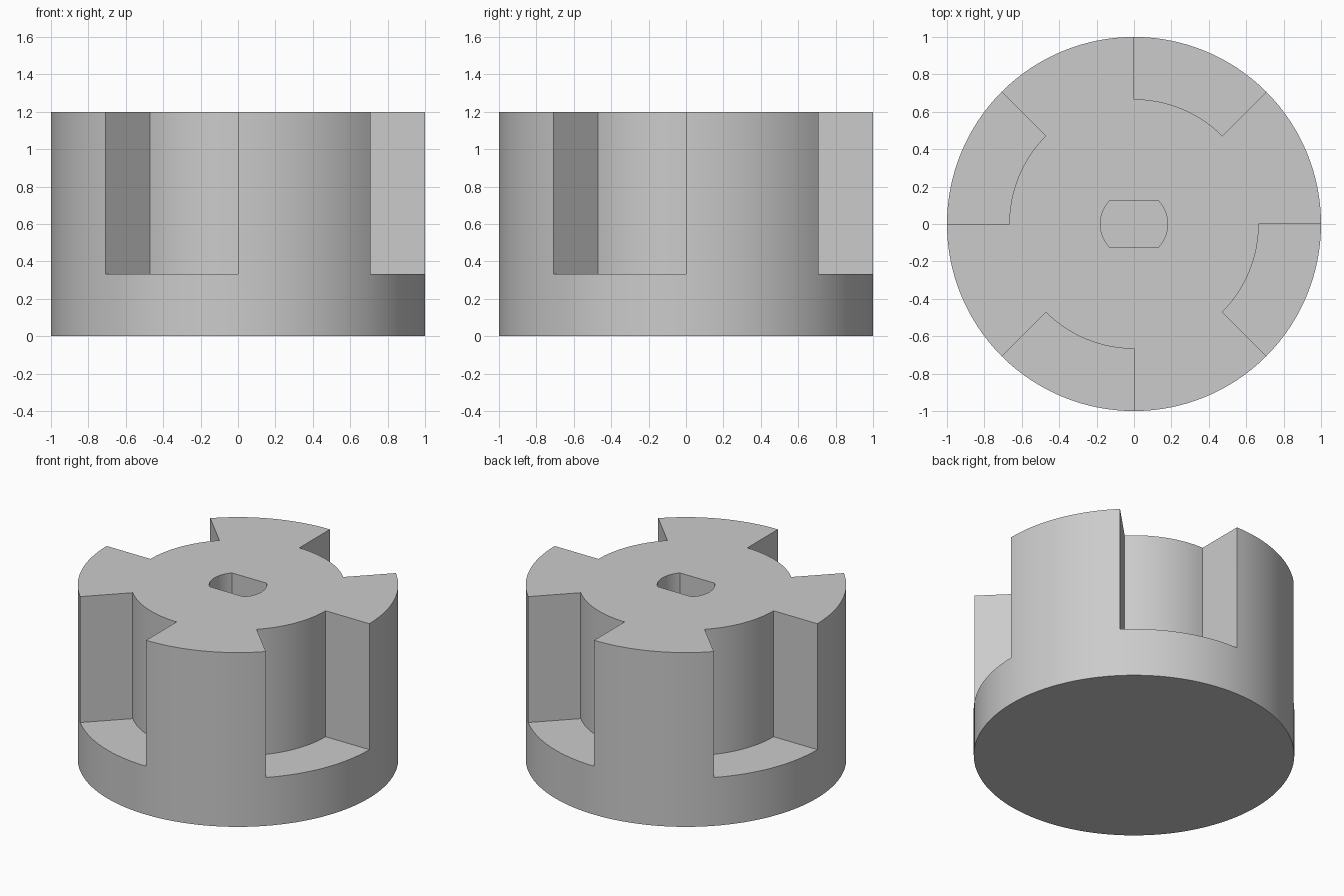
import bpy
import bmesh
from math import radians, cos, sin, asin, pi

if "Cube" in bpy.data.objects:
    bpy.data.objects.remove(bpy.data.objects["Cube"], do_unlink=True)

HEIGHT = 1.2
FLOOR = 0.333      # ledge height, also the bottom of the shaft hole
CORE = 0.667       # radius of the core between the teeth
BORE, FLAT = 0.18, 0.123

grey = bpy.data.materials.new("plain grey")
grey.use_nodes = True
colour = (0.6, 0.6, 0.6, 1)
grey.diffuse_color = colour
grey.node_tree.nodes["Principled BSDF"].inputs["Base Color"].default_value = colour


def arc(radius, start, end, steps):
    """Points along an arc, both ends included."""
    angles = [start + (end - start) * i / steps for i in range(steps + 1)]
    return [(radius * cos(a), radius * sin(a)) for a in angles]


def prism(name, outline, bottom, top):
    """Solid made by raising a counter-clockwise outline."""
    bm = bmesh.new()
    low = [bm.verts.new((x, y, bottom)) for x, y in outline]
    high = [bm.verts.new((x, y, top)) for x, y in outline]
    bm.faces.new(low[::-1])
    bm.faces.new(high)
    for i in range(len(low)):
        j = (i + 1) % len(low)
        bm.faces.new((low[i], low[j], high[j], high[i]))
    mesh = bpy.data.meshes.new(name)
    bm.to_mesh(mesh)
    bm.free()
    mesh.materials.append(grey)
    obj = bpy.data.objects.new(name, mesh)
    bpy.context.collection.objects.link(obj)
    return obj


# Round body
body = prism("coupling_body", arc(1, 0, 2 * pi, 128)[:-1], 0, HEIGHT)

# Four notches, each an eighth of a turn
cutters = []
for k in range(4):
    start, end = radians(90 * k + 45), radians(90 * k + 90)
    outline = arc(1.2, start, end, 16) + arc(CORE, end, start, 16)
    cutters.append(prism("notch_cutter", outline, FLOOR, HEIGHT + 0.2))

# Blind shaft hole with two flats
half = asin(FLAT / BORE)
hole = arc(BORE, -half, half, 16) + arc(BORE, pi - half, pi + half, 16)
cutters.append(prism("shaft_hole_cutter", hole, FLOOR, HEIGHT + 0.2))

bpy.ops.object.select_all(action="DESELECT")
body.select_set(True)
bpy.context.view_layer.objects.active = body
for cutter in cutters:
    cutter.hide_render = True
    cut = body.modifiers.new("cut", "BOOLEAN")
    cut.operation = "DIFFERENCE"
    cut.solver = "EXACT"
    cut.object = cutter
    bpy.ops.object.modifier_apply(modifier=cut.name)
    bpy.data.objects.remove(cutter, do_unlink=True)

bpy.ops.object.shade_smooth_by_angle(angle=radians(30))
